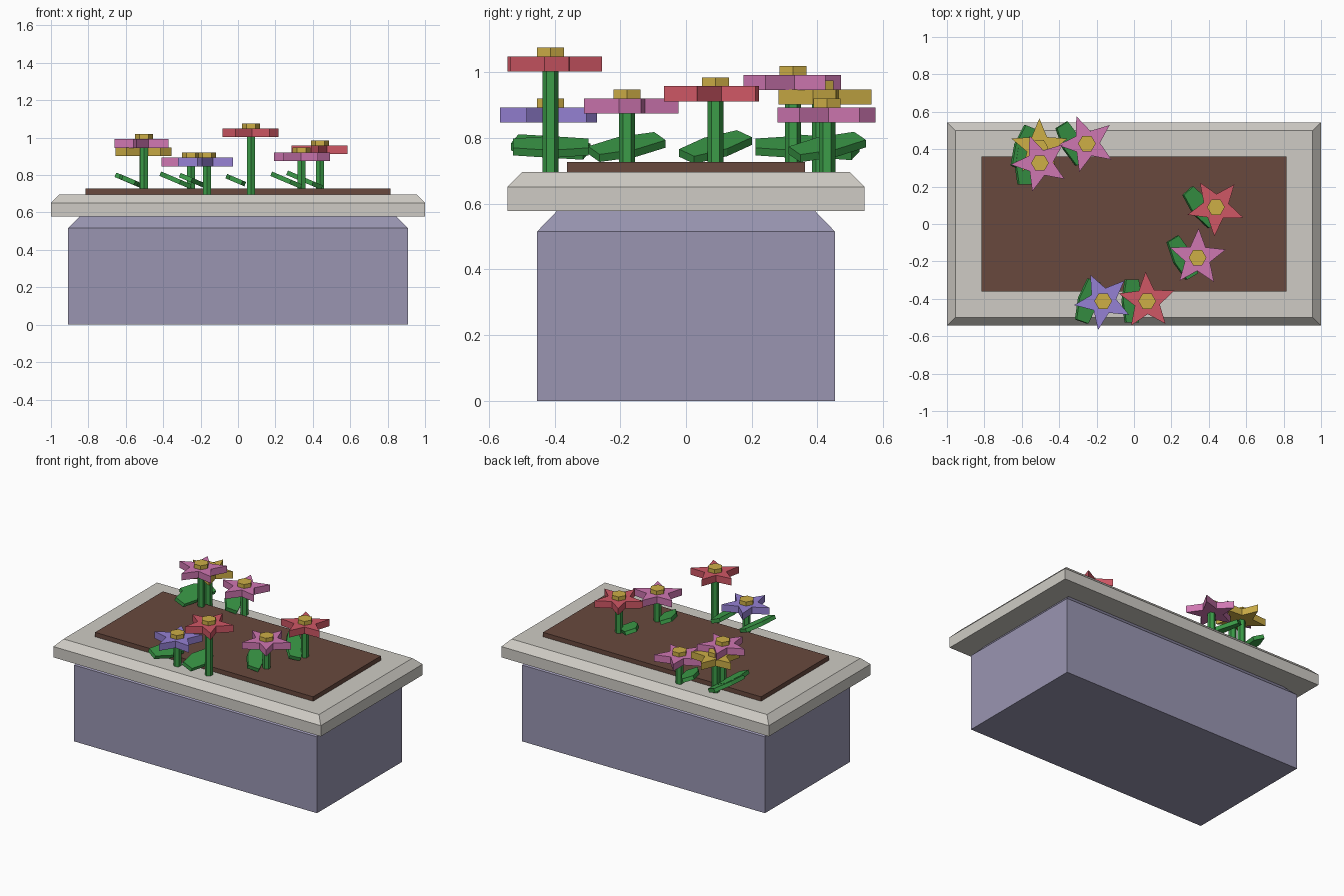
import bpy, bmesh
from math import sin, cos, pi, radians
from mathutils import Matrix

cube = bpy.data.objects.get("Cube")
if cube:
    bpy.data.objects.remove(cube)


def material(name, r, g, b):
    color = [(c / 255) ** 2.2 for c in (r, g, b)] + [1]
    m = bpy.data.materials.new(name)
    m.use_nodes = True
    m.diffuse_color = color
    m.node_tree.nodes["Principled BSDF"].inputs["Base Color"].default_value = color
    return m


stone = material("grey_violet_stone", 152, 148, 176)
rim_mat = material("pale_stone", 205, 202, 195)
soil_mat = material("brown_soil", 104, 74, 64)
green = material("leaf_green", 62, 155, 74)
gold = material("golden_yellow", 204, 173, 72)
red = material("petal_red", 206, 88, 101)
pink = material("petal_pink", 206, 118, 176)
violet = material("petal_violet", 148, 128, 210)


def loft(name, rings, mat, matrix=Matrix()):
    """Closed solid through stacked rings of equal point count."""
    bm = bmesh.new()
    loops = [[bm.verts.new(p) for p in ring] for ring in rings]
    bm.faces.new(loops[0][::-1])
    bm.faces.new(loops[-1])
    for low, high in zip(loops, loops[1:]):
        for i in range(len(low)):
            j = (i + 1) % len(low)
            bm.faces.new((low[i], low[j], high[j], high[i]))
    bm.transform(matrix)
    bmesh.ops.recalc_face_normals(bm, faces=bm.faces)
    mesh = bpy.data.meshes.new(name)
    bm.to_mesh(mesh)
    bm.free()
    mesh.materials.append(mat)
    obj = bpy.data.objects.new(name, mesh)
    bpy.context.collection.objects.link(obj)
    return obj


def rect(x, y, z):
    return [(-x, -y, z), (x, -y, z), (x, y, z), (-x, y, z)]


def prism(name, outline, z0, z1, mat, matrix=Matrix()):
    return loft(name, [[(x, y, z) for x, y in outline] for z in (z0, z1)], mat, matrix)


def polar(n, radii, turn):
    """Points around a circle, cycling through the given radii."""
    return [(radii[i % len(radii)] * cos(turn + 2 * pi * i / n),
             radii[i % len(radii)] * sin(turn + 2 * pi * i / n)) for i in range(n)]


# Planter box, rim and soil
loft("planter_box", [rect(.908, .453, 0), rect(.908, .453, .516),
                     rect(.848, .393, .578)], stone)
loft("planter_rim", [rect(1, .544, .578), rect(1, .544, .651),
                     rect(.955, .499, .697)], rim_mat)
loft("soil", [rect(.815, .362, .69), rect(.815, .362, .727)], soil_mat)

LEAF = [(.055, 0), (.036, .115), (-.036, .115), (-.055, 0), (-.036, -.115), (.036, -.115)]


def flower(tag, x, y, z, star_turn, leaf_turn, mat):
    """Stem, star of petals with its underside at z, hexagonal centre and one leaf."""
    at = Matrix.Translation((x, y, 0))
    prism("stem_" + tag, polar(6, [.0245], pi / 2), .69, z, green, at)
    prism("petals_" + tag, polar(10, [.157, .07], radians(star_turn)), z, z + .046, mat, at)
    prism("flower_centre_" + tag, polar(6, [.0475], 0), z + .04, z + .073, gold, at)
    pose = (Matrix.Translation((x - .082, y, .773))
            @ Matrix.Rotation(radians(23), 4, 'Y')
            @ Matrix.Rotation(radians(leaf_turn), 4, 'Z'))
    prism("leaf_" + tag, LEAF, -.0125, .0125, green, pose)


# Flowers
flower("front_tall", .07, -.412, 1.003, 93, 0, red)
flower("front_low", -.165, -.412, .847, 116, -18, violet)
flower("left_front", .34, -.18, .875, 88, 29, pink)
flower("left_middle", .438, .09, .912, 123, 40, red)
flower("back_low", -.252, .43, .847, 111, 30, pink)
flower("back_right_tall", -.503, .326, .946, 111, 0, pink)
flower("back_right", -.506, .408, .902, 90, -20, gold)
